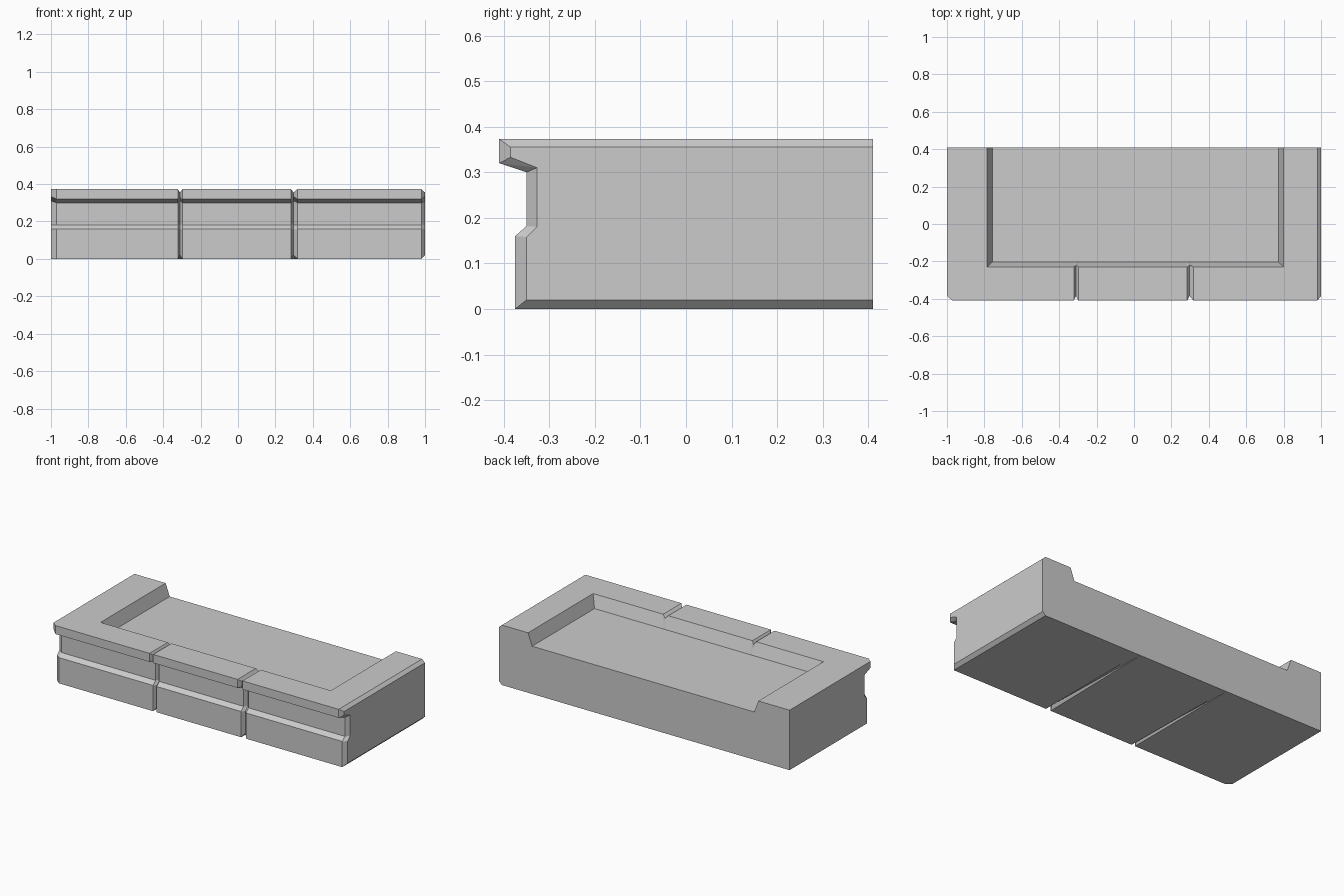
import bpy, bmesh, math

if "Cube" in bpy.data.objects:
    bpy.data.objects.remove(bpy.data.objects["Cube"])

BACK, TOP, FLOOR = 0.41, 0.373, 0.297


def section(kind, sunk):
    """Closed (y, z) outline: bottom, moulded front, parapet top, walkway floor."""
    f = FLOOR if sunk else TOP
    bottom, top, back_z = 0.0, TOP, 0.0
    front = [(-0.375, 0.16), (-0.35, 0.182), (-0.35, 0.30), (-0.41, 0.32)]
    y_low, y_lip, y_in = -0.375, -0.41, -0.23
    if kind != "full":
        front = [(-0.35, 0.158), (-0.327, 0.18), (-0.327, 0.31), (-0.385, 0.333)]
        y_low, y_lip = -0.35, -0.385
    if kind == "groove":
        bottom, top, y_in = 0.02, 0.355, -0.22
    if kind == "bevel":
        bottom, top, back_z, f = 0.02, 0.355, 0.02, 0.355
    return [(BACK, back_z), (y_low, bottom)] + front + [
        (y_lip, top), (y_in, top), (-0.203, f), (BACK, f)]


# Stations along x: end chamfers, recess slopes and the two block joints
stations = [(-1.0, "inset", False), (-0.97, "full", False),
            (-0.785, "full", False), (-0.757, "full", True)]
for lo, mid, hi in ((-0.322, -0.31, -0.297), (0.284, 0.297, 0.318)):
    stations += [(lo, "full", True), (mid, "groove", True), (hi, "full", True)]
stations += [(0.772, "full", True), (0.80, "full", False),
             (0.98, "full", False), (1.0, "bevel", False)]

# Loft the sections, splitting quads so that the recess corners mitre
bm = bmesh.new()
rings = [[bm.verts.new((x, y, z)) for y, z in section(kind, sunk)]
         for x, kind, sunk in stations]
n = len(rings[0])
for (x, _, _), a, b in zip(stations, rings, rings[1:]):
    for j in range(n):
        k = (j + 1) % n
        if x < 0:
            tris = (a[j], a[k], b[k]), (a[j], b[k], b[j])
        else:
            tris = (a[j], a[k], b[j]), (a[k], b[k], b[j])
        for t in tris:
            bm.faces.new(t)
bm.faces.new(rings[0])
bm.faces.new(rings[-1])
bmesh.ops.recalc_face_normals(bm, faces=bm.faces)
bmesh.ops.dissolve_limit(bm, angle_limit=math.radians(0.5),
                         verts=bm.verts, edges=bm.edges)

mesh = bpy.data.meshes.new("parapet_block")
bm.to_mesh(mesh)
bm.free()
block = bpy.data.objects.new("parapet_block", mesh)
bpy.context.collection.objects.link(block)
